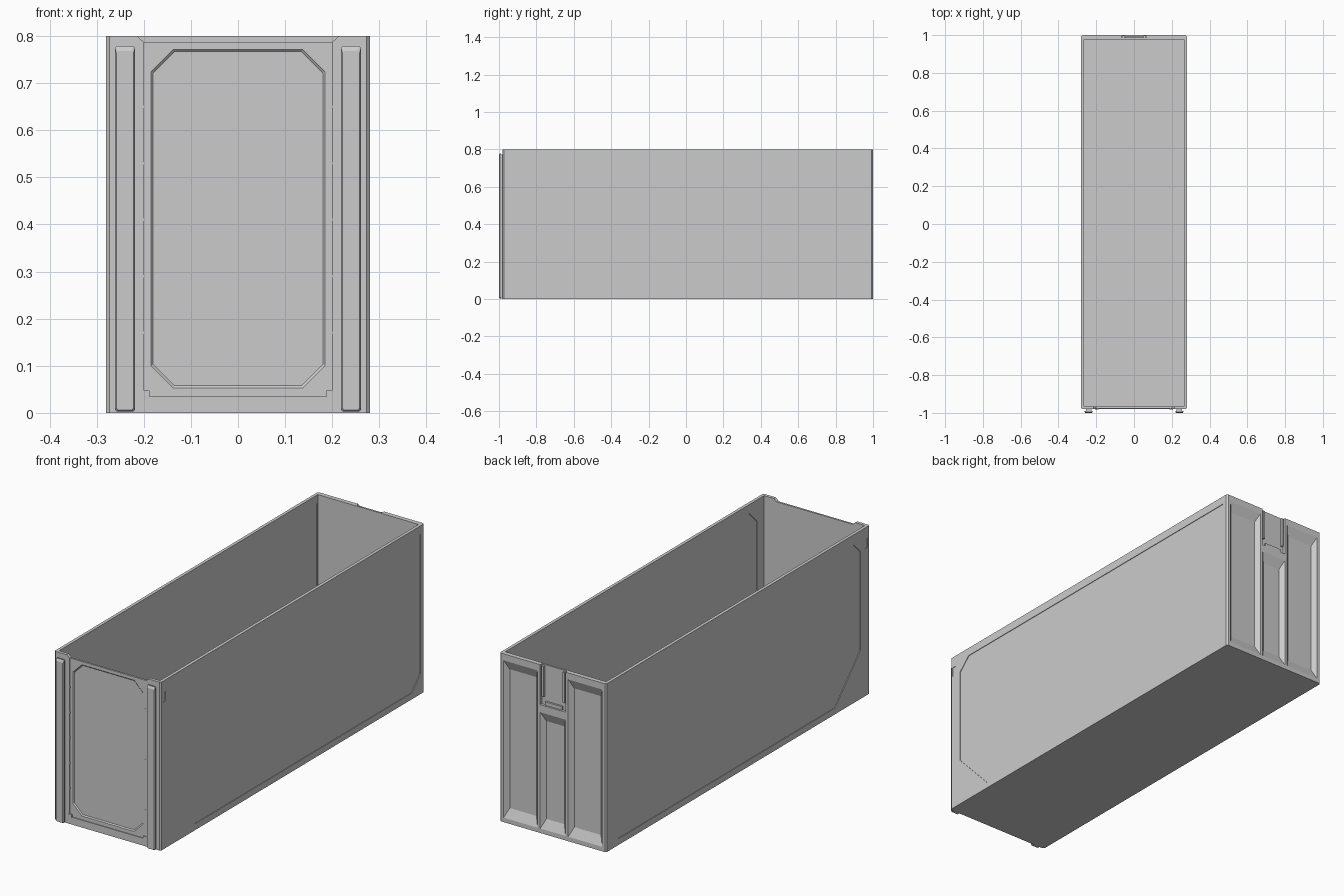
import bpy, bmesh

if "Cube" in bpy.data.objects:
    bpy.data.objects.remove(bpy.data.objects["Cube"])


def prism(name, a, b):
    """Closed solid lofted between two matching 3D outlines."""
    bm = bmesh.new()
    va = [bm.verts.new(p) for p in a]
    vb = [bm.verts.new(p) for p in b]
    n = len(a)
    bm.faces.new(va)
    bm.faces.new(vb[::-1])
    for i in range(n):
        j = (i + 1) % n
        bm.faces.new((va[i], vb[i], vb[j], va[j]))
    bmesh.ops.recalc_face_normals(bm, faces=bm.faces)
    me = bpy.data.meshes.new(name)
    bm.to_mesh(me)
    bm.free()
    ob = bpy.data.objects.new(name, me)
    bpy.context.collection.objects.link(ob)
    return ob


def rect(x0, x1, z0, z1):
    return [(x0, z0), (x1, z0), (x1, z1), (x0, z1)]


def chamfered(x0, x1, z0, z1, c):
    return [(x0 + c, z0), (x1 - c, z0), (x1, z0 + c), (x1, z1 - c),
            (x1 - c, z1), (x0 + c, z1), (x0, z1 - c), (x0, z0 + c)]


def on_y(pts, y):
    return [(u, y, w) for u, w in pts]


def on_x(pts, x):
    return [(x, u, w) for u, w in pts]


def box(name, x0, x1, y0, y1, z0, z1):
    r = rect(x0, x1, z0, z1)
    return prism(name, on_y(r, y0), on_y(r, y1))


def cut(ob, cutter):
    """Subtract the cutter, then drop it."""
    cutter.hide_render = True
    m = ob.modifiers.new("cut", 'BOOLEAN')
    m.operation, m.solver, m.object = 'DIFFERENCE', 'EXACT', cutter
    bpy.context.view_layer.objects.active = ob
    bpy.ops.object.modifier_apply(modifier=m.name)
    bpy.data.objects.remove(cutter, do_unlink=True)


# Open-topped drawer body with chamfered vertical corners
c = 0.007
plan = chamfered(-0.28, 0.28, -0.98, 1.0, c)
body = prism("drawer_body", [(x, y, 0) for x, y in plan], [(x, y, 0.8) for x, y in plan])
cut(body, box("cavity", -0.265, 0.265, -0.965, 0.978, 0.015, 0.9))

# Front opening, flared at the top
opening = [(-0.2, 0.035), (0.2, 0.035), (0.2, 0.787), (0.215, 0.801), (0.215, 0.85),
           (-0.215, 0.85), (-0.215, 0.801), (-0.2, 0.787)]
cut(body, prism("opening", on_y(opening, -1.1), on_y(opening, -0.9)))

# Shallow panels on both faces of each side wall
side = [(-0.72, 0.03), (0.905, 0.03), (0.97, 0.095), (0.97, 0.76),
        (-0.85, 0.76), (-0.91, 0.70), (-0.91, 0.23)]
for s in (-1, 1):
    cut(body, prism("side_recess", on_x(side, s * 0.29), on_x(side, s * 0.277)))
    cut(body, prism("inner_recess", on_x(side, s * 0.25), on_x(side, s * 0.267)))
    tag = rect(-0.963, -0.943, 0.70, 0.745)
    cut(body, prism("tag_recess", on_x(tag, s * 0.29), on_x(tag, s * 0.277)))

# Tapered pockets in the back wall
for x0, x1, z0, z1 in ((-0.26, -0.08, 0.02, 0.77), (0.08, 0.26, 0.02, 0.77),
                       (-0.067, 0.067, 0.02, 0.575)):
    outer = rect(x0, x1, z0, z1)
    inner = rect(x0 + 0.02, x1 - 0.02, z0 + 0.045, z1 - 0.045)
    cut(body, prism("pocket", on_y(outer, 1.0005), on_y(inner, 0.981)))

# Latch recess at the top of the back wall
cut(body, box("latch_recess", -0.067, 0.067, 0.987, 1.1, 0.61, 0.9))
for s in (-1, 1):
    xs = sorted((s * 0.05, s * 0.06))
    box("latch_rib", xs[0], xs[1], 0.984, 0.998, 0.65, 0.795)
box("latch_ledge", -0.045, 0.045, 0.984, 0.996, 0.612, 0.628)

# Front panel with chamfered, bevelled recess
panel = box("front_panel", -0.203, 0.203, -0.976, -0.967, 0.03, 0.787)
oct_out = chamfered(-0.185, 0.185, 0.052, 0.772, 0.047)
oct_in = chamfered(-0.180, 0.180, 0.058, 0.767, 0.045)
cut(panel, prism("panel_recess", on_y(oct_out, -0.9765), on_y(oct_in, -0.9715)))

# Bottom corner clips and small side tabs holding the panel
for s in (-1, 1):
    xs = sorted((s * 0.188, s * 0.206))
    box("panel_clip", xs[0], xs[1], -0.981, -0.97, 0.033, 0.047)
    xs = sorted((s * 0.197, s * 0.202))
    for z in (0.17, 0.29, 0.41, 0.53, 0.65):
        box("panel_tab", xs[0], xs[1], -0.979, -0.97, z - 0.003, z + 0.003)

# T-section front rails: narrow neck and wide chamfered head
for s in (-1, 1):
    m = s * 0.24
    box("rail_neck", m - 0.014, m + 0.014, -0.992, -0.978, 0.003, 0.772)
    back = chamfered(m - 0.0215, m + 0.0215, 0.003, 0.779, 0.004)
    face = chamfered(m - 0.018, m + 0.018, 0.006, 0.768, 0.004)
    head = prism("rail_head", on_y(back, -0.989), on_y(back, -0.995))
    prism("rail_face", on_y(back, -0.995), on_y(face, -1.0))
    # Finger notch on the outer edge near the top
    nx = sorted((m + s * 0.018, m + s * 0.03))
    cut(head, box("notch", nx[0], nx[1], -1.01, -0.98, 0.745, 0.76))
